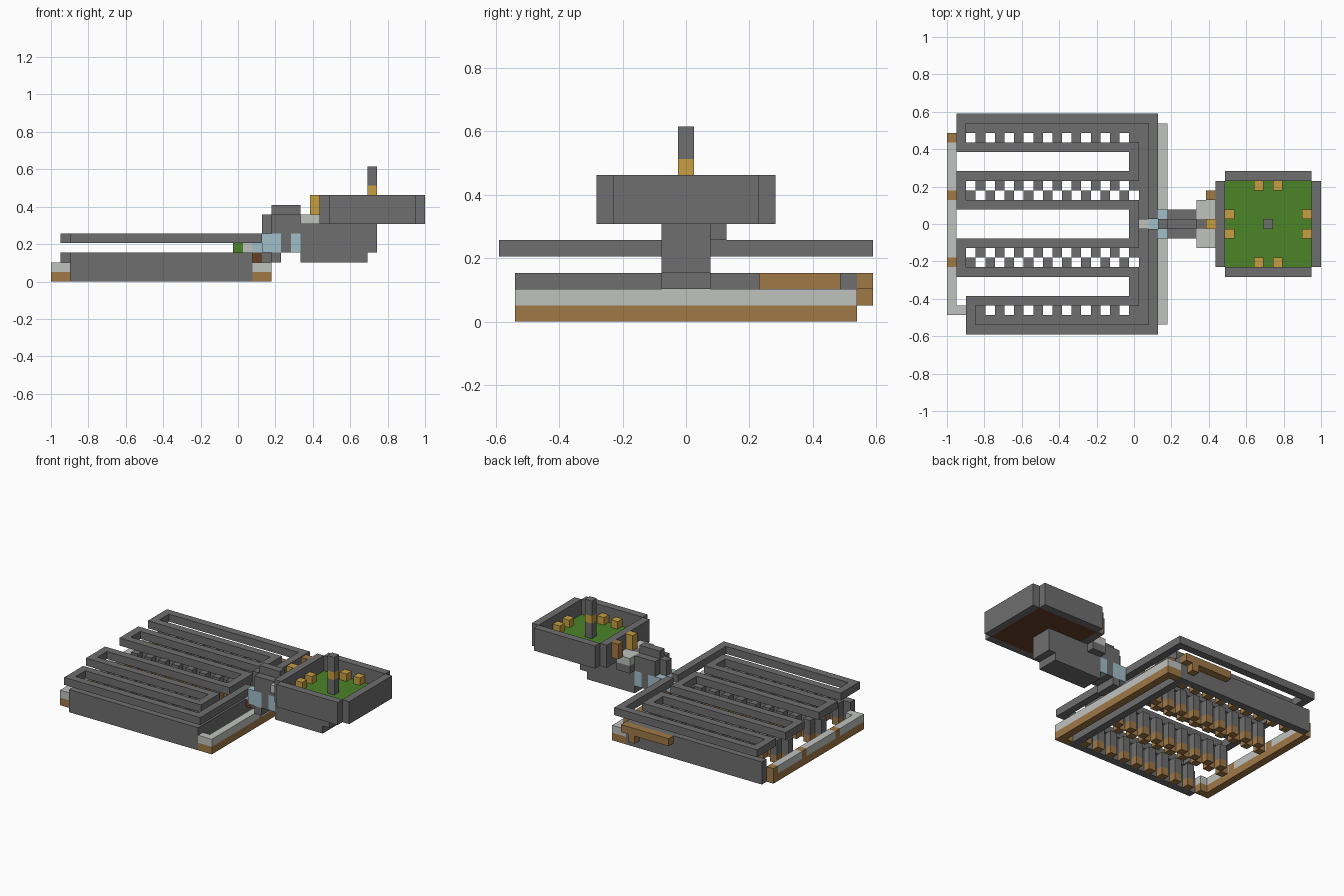
import bpy
import bmesh

U = 2 / 39  # one block

cube = bpy.data.objects.get("Cube")
if cube:
    bpy.data.objects.remove(cube, do_unlink=True)


def material(name, r, g, b):
    lin = [(c / 255) ** 2.2 for c in (r, g, b)] + [1]
    m = bpy.data.materials.new(name)
    m.use_nodes = True
    m.diffuse_color = lin
    m.node_tree.nodes["Principled BSDF"].inputs["Base Color"].default_value = lin
    return m


STONE = material("stone grey", 110, 110, 110)
PALE = material("pale stone", 190, 193, 190)
WOOD = material("wood brown", 158, 120, 72)
TAN = material("golden tan", 198, 157, 68)
GRASS = material("grass green", 76, 130, 44)
GLASS = material("glass blue", 160, 190, 200)
DIRT = material("dirt brown", 102, 66, 44)


def blocks(name, mat, boxes):
    """One object from boxes given in block units: x0, x1, y0, y1, z0, z1."""
    bm = bmesh.new()
    for x0, x1, y0, y1, z0, z1 in boxes:
        geo = bmesh.ops.create_cube(bm, size=1)
        for v in geo["verts"]:
            v.co.x = ((x1 if v.co.x > 0 else x0) - 19.5) * U
            v.co.y = ((y1 if v.co.y > 0 else y0) - 11.5) * U
            v.co.z = (z1 if v.co.z > 0 else z0) * U
    mesh = bpy.data.meshes.new(name)
    bm.to_mesh(mesh)
    bm.free()
    mesh.materials.append(mat)
    obj = bpy.data.objects.new(name, mesh)
    bpy.context.collection.objects.link(obj)
    return obj


def mirrored(boxes):
    """Add copies of the boxes reflected front to back."""
    return boxes + [(a, b, 23 - d, 23 - c, e, f) for a, b, c, d, e, f in boxes]


# Foundation strips at the two ends, wood below and pale stone above
plan = [(0, 1, 2, 21), (1, 2, 2, 3), (22, 23, 1, 22), (21, 22, 1, 2), (21, 22, 21, 22)]
blocks("foundation_beams", WOOD, [p + (0, 1) for p in plan])
pale = [(0, 1, a, b) for a, b in ((2, 7), (8, 14), (15, 20))] + plan[1:]
blocks("foundation_caps", PALE, [p + (1, 2) for p in pale])
blocks("end_posts", WOOD, [(0, 1, j, j + 1, 1, 2) for j in (7, 14, 20)])

# Outer walls
blocks("front_wall", STONE, [(2, 21, 1, 2, 0, 3)])
blocks("back_wall", STONE, [(1, 21, 21, 22, 0, 3)])
blocks("side_wall", STONE, [(20, 21, 2, 21, 0, 3)])

# Staggered rows of pillars inside the loops
rows = [(2, 1), (7, 0), (8, 1), (14, 0), (15, 1), (20, 1)]
spots = [(i, j) for j, shift in rows for i in range(2 + shift, 20, 2)]
blocks("pillar_feet", WOOD, [(i, i + 1, j, j + 1, 0, 1) for i, j in spots])
blocks("pillars", STONE, [(i, i + 1, j, j + 1, 1, 3) for i, j in spots])

# Winding roof rail
rail = [(1, 20, 16, 17), (1, 20, 13, 14), (1, 2, 14, 16),
        (19, 20, 17, 19), (21, 22, 12, 22)]
rail = mirrored([r + (4, 5) for r in rail])
rail += [(19, 20, 10, 13, 4, 5),
         (1, 22, 22, 23, 4, 5), (1, 20, 19, 20, 4, 5), (1, 2, 20, 22, 4, 5),
         (2, 22, 0, 1, 4, 5), (2, 20, 3, 4, 4, 5), (2, 3, 1, 3, 4, 5)]
blocks("roof_rail", STONE, rail)

# Wooden beams around the back corner
blocks("corner_beams", WOOD, [(14, 21, 22, 23, 2, 3), (19, 20, 22, 23, 1, 2),
                              (21, 22, 16, 21, 2, 3)])

# Entrance
blocks("entrance_grass", GRASS, [(19, 20, 11, 12, 3, 4)])
blocks("entrance_slab", PALE, [(20, 21, 11, 12, 3, 4)])
blocks("entrance_soil", DIRT, [(21, 22, 11, 12, 2, 3)])
blocks("entrance_glass", GLASS, [(21, 22, 11, 12, 3, 4)] +
       mirrored([(22, 24, 10, 11, 3, 5), (25, 26, 10, 11, 3, 5)]))
blocks("entrance_steps", STONE, [(22, 23, 11, 12, 1, 3), (23, 24, 10, 13, 2, 3),
                                 (24, 26, 11, 12, 3, 4)])

# Covered passage
blocks("passage_roof", STONE, [(22, 23, 11, 12, 5, 7), (23, 26, 10, 13, 5, 7),
                               (23, 26, 11, 12, 7, 8)])
blocks("passage_posts", STONE, mirrored([(24, 25, 10, 11, 3, 5)]))
blocks("passage_body", STONE, [(26, 33, 10, 13, 2, 3), (26, 34, 10, 13, 3, 6),
                               (26, 28, 13, 14, 5, 6), (26, 27, 11, 12, 6, 7)])
blocks("porch_slabs", PALE, mirrored([(26, 28, 9, 11, 6, 7)]))
blocks("porch_posts", TAN, [(27, 28, 11, 12, 7, 9)])
blocks("porch_beam", WOOD, [(27, 28, 14, 15, 7, 9)])

# Raised garden box
blocks("garden_walls", STONE, [(29, 38, 6, 7, 6, 9), (29, 38, 16, 17, 6, 9),
                               (28, 29, 7, 16, 6, 9), (38, 39, 7, 16, 6, 9)])
blocks("garden_soil", DIRT, [(29, 38, 7, 16, 6, 6.8)])
blocks("garden_lawn", GRASS, [(29, 38, 7, 16, 6.8, 7)])
seats = [(32, 7), (34, 7), (29, 10), (37, 10)]
blocks("garden_seats", TAN, mirrored([(i, i + 1, j, j + 1, 7, 8) for i, j in seats]))

# Centre tower
blocks("tower", STONE, [(33, 34, 11, 12, 7, 9), (33, 34, 11, 12, 10, 12)])
blocks("tower_band", TAN, [(33, 34, 11, 12, 9, 10)])
